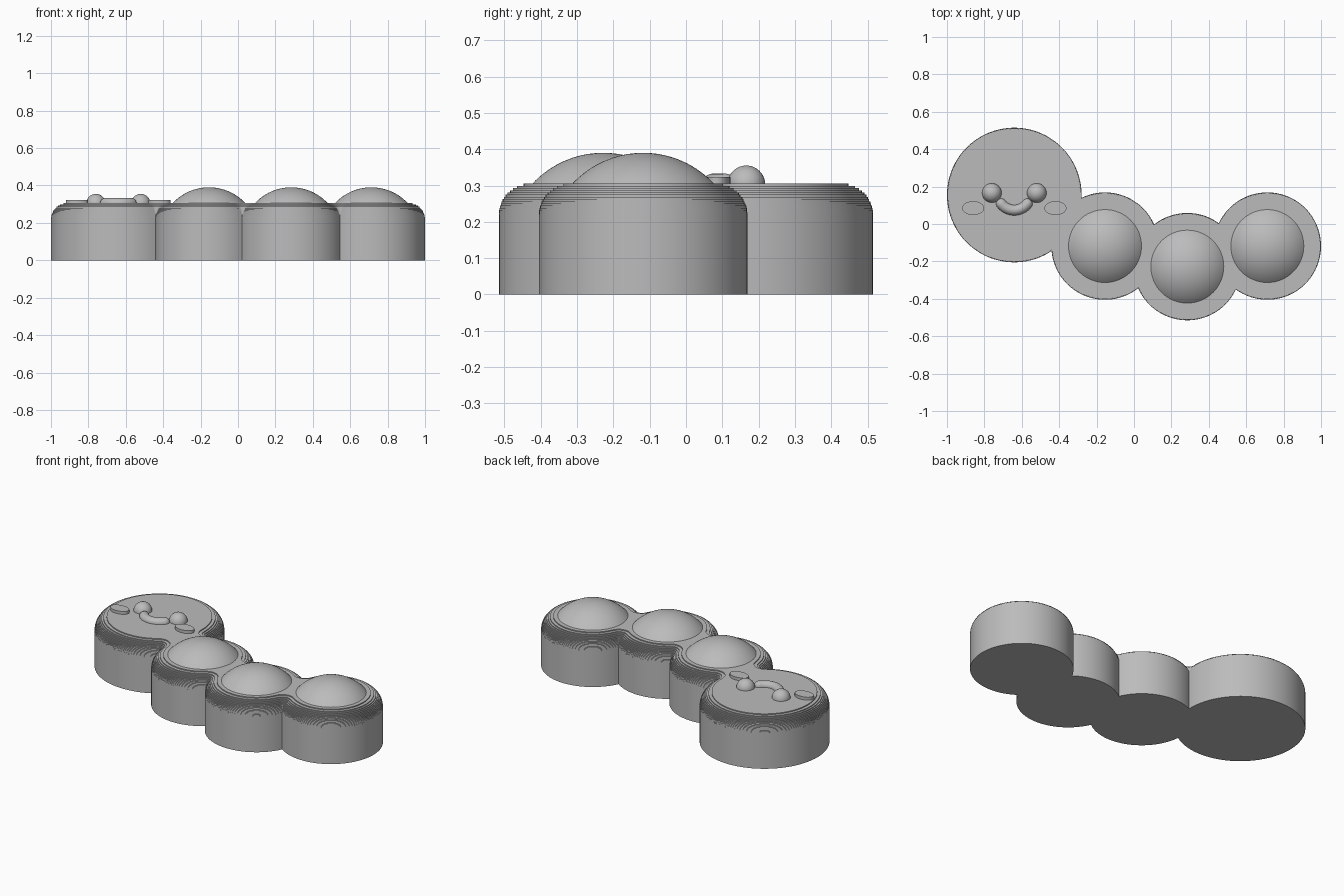
import bpy, bmesh, math
from mathutils import Vector

cube = bpy.data.objects.get("Cube")
if cube:
    bpy.data.objects.remove(cube, do_unlink=True)

grey = bpy.data.materials.new("plain grey")
grey.use_nodes = True
COLOR = (0.5, 0.5, 0.5, 1)
grey.diffuse_color = COLOR
grey.node_tree.nodes["Principled BSDF"].inputs["Base Color"].default_value = COLOR

TOP = 0.305
HEAD = Vector((-0.64, 0.155))
SEGMENTS = [Vector((-0.155, -0.118)), Vector((0.285, -0.228)), Vector((0.713, -0.118))]
DISCS = [(HEAD, 0.36)] + [(c, 0.287) for c in SEGMENTS]


def finish(bm, name):
    bmesh.ops.remove_doubles(bm, verts=bm.verts, dist=1e-5)
    bmesh.ops.recalc_face_normals(bm, faces=bm.faces)
    mesh = bpy.data.meshes.new(name)
    bm.to_mesh(mesh)
    bm.free()
    mesh.materials.append(grey)
    obj = bpy.data.objects.new(name, mesh)
    bpy.context.collection.objects.link(obj)
    bpy.ops.object.select_all(action='DESELECT')
    obj.select_set(True)
    bpy.context.view_layer.objects.active = obj
    bpy.ops.object.shade_smooth_by_angle(angle=math.radians(35))
    return obj


def loft(name, rings):
    """Skin equal-length rings of points and cap both ends."""
    bm = bmesh.new()
    rows = [[bm.verts.new(p) for p in ring] for ring in rings]
    n = len(rows[0])
    for a, b in zip(rows, rows[1:]):
        for i in range(n):
            j = (i + 1) % n
            bm.faces.new((a[i], a[j], b[j], b[i]))
    bm.faces.new(rows[0][::-1])
    bm.faces.new(rows[-1])
    return finish(bm, name)


def circle(cx, cy, rx, ry, z, n=64):
    return [(cx + rx * math.cos(t), cy + ry * math.sin(t), z)
            for t in (math.tau * i / n for i in range(n))]


def notch(a, b):
    """Meeting point of two discs, on the right of the direction a to b."""
    (ca, ra), (cb, rb) = a, b
    d = (cb - ca).length
    u = (cb - ca) / d
    along = (d * d + ra * ra - rb * rb) / (2 * d)
    return ca + u * along + Vector((u.y, -u.x)) * math.sqrt(ra * ra - along * along)


def angle(v):
    return math.atan2(v.y, v.x)


# Outline of the joined discs as (point, normal angle), with a fan at each notch
walk = DISCS + DISCS[-2:0:-1]
outline = []
for k, disc in enumerate(walk):
    before, after = walk[k - 1], walk[(k + 1) % len(walk)]
    c, r = disc
    p0, p1 = notch(before, disc), notch(disc, after)
    a0 = angle(p0 - c)
    span = (angle(p1 - c) - a0) % math.tau
    n = max(4, int(span / math.tau * 96))
    for i in range(n + 1):
        t = a0 + span * i / n
        outline.append((c + r * Vector((math.cos(t), math.sin(t))), t))
    a1 = a0 + span
    turn = (a1 - angle(p1 - after[0])) % math.tau
    for i in range(1, 10):
        outline.append((p1, a1 - turn * i / 10))


def inset_ring(d, z):
    return [(p.x - d * math.cos(t), p.y - d * math.sin(t), z) for p, t in outline]


# Body with a rounded shoulder made of thin terraces
STEPS, ROUND = 14, 0.085
rings = [inset_ring(0, 0)]
inset = 0
for i in range(STEPS):
    z = TOP - ROUND + ROUND * i / STEPS
    rings.append(inset_ring(inset, z))
    rise = (i + 0.7) / STEPS
    inset = ROUND * (1 - math.sqrt(1 - rise * rise))
    rings.append(inset_ring(inset, z))
rings.append(inset_ring(inset, TOP))
loft("body", rings)

# Shallow domes on the body segments
BASE, HEIGHT = 0.195, 0.085
R = (BASE ** 2 + HEIGHT ** 2) / (2 * HEIGHT)
half = math.asin(BASE / R)
for k, c in enumerate(SEGMENTS):
    caps = []
    for i in range(17):
        t = half * (1 - i / 16.3)
        caps.append(circle(c.x, c.y, R * math.sin(t), R * math.sin(t),
                           TOP + HEIGHT - R * (1 - math.cos(t))))
    loft(f"dome_{k + 1}", caps)

# Eyes and cheeks, one on each side of the face
for side, s in (("right", -1), ("left", 1)):
    bm = bmesh.new()
    bmesh.ops.create_uvsphere(bm, u_segments=32, v_segments=20, radius=0.052)
    bmesh.ops.translate(bm, verts=bm.verts, vec=(HEAD.x + s * 0.12, 0.166, 0.303))
    finish(bm, side + "_eye")
    x = HEAD.x + s * 0.22
    loft(side + "_cheek", [circle(x, 0.085, 0.059, 0.037, z, 48) for z in (TOP - 0.01, 0.323)])

# Smile: a tube along an arc, with rounded ends
TUBE, BEND, REACH = 0.028, 0.088, math.radians(52)
stations = [(-REACH, -math.cos(q), math.sin(q)) for q in (math.pi / 2 * i / 6 for i in range(6))]
stations[0] = (-REACH, -0.999, 0.04)
stations += [(REACH * (i / 12 - 1), 0, 1) for i in range(25)]
stations += [(-a, -e, w) for a, e, w in stations[5::-1]]
rings = []
for a, end, width in stations:
    out = Vector((math.sin(a), -math.cos(a), 0))
    fwd = Vector((math.cos(a), math.sin(a), 0))
    mid = Vector((HEAD.x, 0.162, TOP)) + out * BEND + fwd * end * TUBE
    rings.append([mid + TUBE * width * (out * math.cos(t) + Vector((0, 0, math.sin(t))))
                  for t in (math.tau * i / 20 for i in range(20))])
loft("smile", rings)
